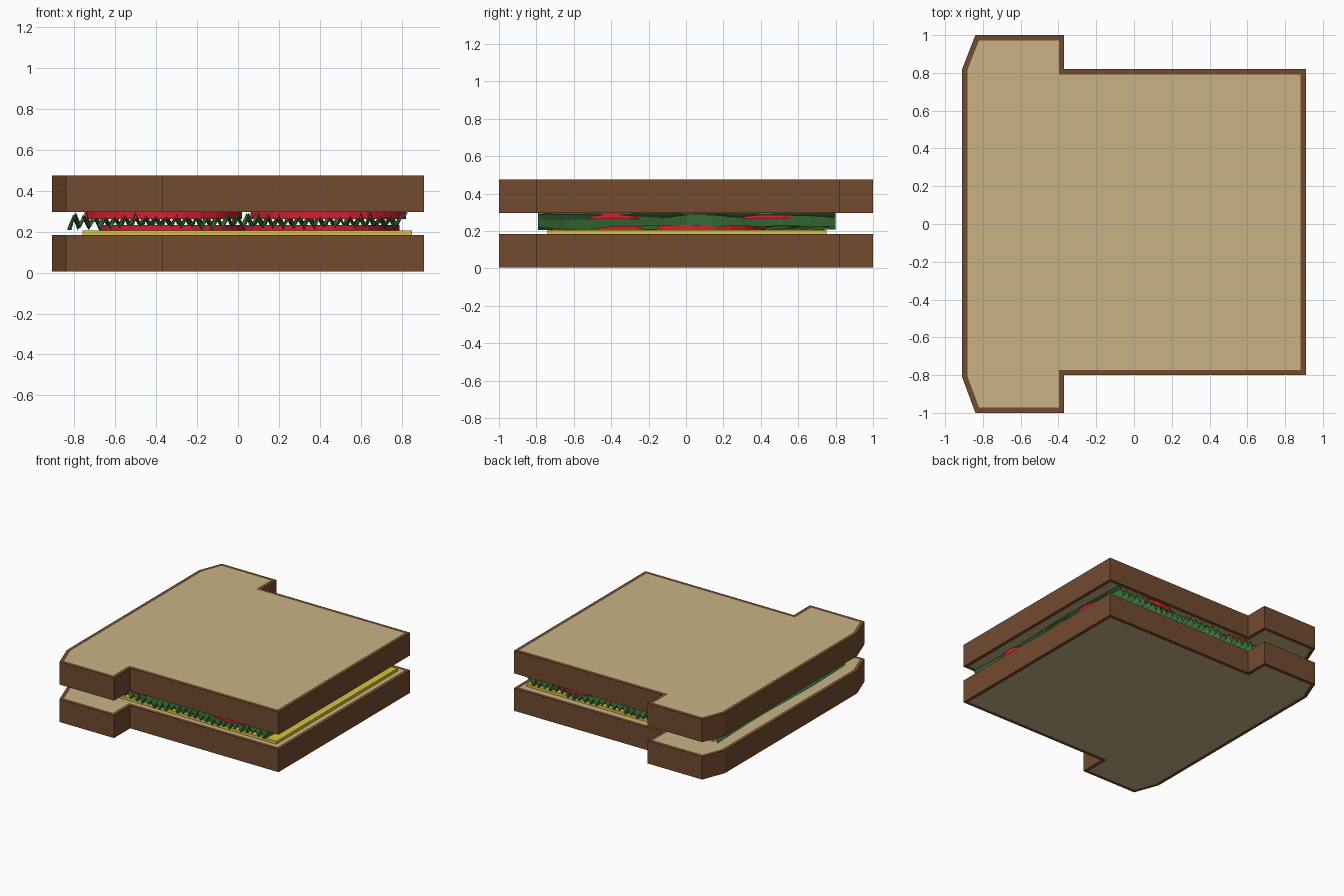
import bpy, bmesh, math, random
from mathutils import Vector

if "Cube" in bpy.data.objects:
    bpy.data.objects.remove(bpy.data.objects["Cube"])

random.seed(4)


def material(name, rgb):
    m = bpy.data.materials.new(name)
    m.diffuse_color = (*rgb, 1)
    m.use_nodes = True
    m.node_tree.nodes["Principled BSDF"].inputs["Base Color"].default_value = m.diffuse_color
    return m


CRUST = material("crust_brown", (0.17, 0.07, 0.028))
CRUMB = material("crumb_tan", (0.58, 0.45, 0.23))
CHEESE = material("cheese_yellow", (0.70, 0.55, 0.05))
TOMATO = material("tomato_red", (0.65, 0.015, 0.03))
LETTUCE = material("lettuce_green", (0.06, 0.24, 0.06))


def finish(bm, name, *mats):
    me = bpy.data.meshes.new(name)
    bm.to_mesh(me)
    bm.free()
    for m in mats:
        me.materials.append(m)
    ob = bpy.data.objects.new(name, me)
    bpy.context.collection.objects.link(ob)
    return ob


# Bread slices: extruded loaf outline, crumb inset inside a crust rim
OUTLINE = [(-0.91, -0.81), (-0.84, -1), (-0.37, -1), (-0.37, -0.80), (0.91, -0.80),
           (0.91, 0.82), (-0.37, 0.82), (-0.37, 1), (-0.84, 1), (-0.91, 0.82)]


def bread(name, z, height):
    bm = bmesh.new()
    base = bm.faces.new([bm.verts.new((x, y, z)) for x, y in OUTLINE])
    ext = bmesh.ops.extrude_face_region(bm, geom=[base], use_keep_orig=True)
    verts = [g for g in ext["geom"] if isinstance(g, bmesh.types.BMVert)]
    bmesh.ops.translate(bm, verts=verts, vec=(0, 0, height))
    bmesh.ops.recalc_face_normals(bm, faces=bm.faces[:])
    caps = [f for f in bm.faces if abs(f.normal.z) > 0.9]
    bmesh.ops.inset_individual(bm, faces=caps, thickness=0.028, use_even_offset=True)
    for f in caps:
        f.material_index = 1
    return finish(bm, name, CRUST, CRUMB)


bread("bottom_bread", 0.005, 0.178)
bread("top_bread", 0.297, 0.178)

# Cheese slab
bm = bmesh.new()
bmesh.ops.create_cube(bm, size=1)
for v in bm.verts:
    v.co = Vector((0.045 + v.co.x * 1.61, 0.005 + v.co.y * 1.49, 0.195 + v.co.z * 0.022))
finish(bm, "cheese_slice", CHEESE)


# Tomato slices, one layer under and one over the lettuce
def tomato(name, x, y, z, r, h):
    bm = bmesh.new()
    bmesh.ops.create_cone(bm, cap_ends=True, segments=24, radius1=r, radius2=r, depth=h)
    bmesh.ops.translate(bm, verts=bm.verts[:], vec=(x, y, z))
    finish(bm, name, TOMATO)


for i, (x, y) in enumerate([(-0.37, -0.38), (0.44, -0.40), (-0.36, 0.40), (0.44, 0.42)]):
    tomato(f"upper_tomato_{i}", x, y, 0.279, 0.38, 0.032)
for i, (x, y) in enumerate([(-0.32, -0.36), (0.43, 0.06), (-0.32, 0.38), (0.38, -0.36)]):
    tomato(f"lower_tomato_{i}", x, y, 0.219, 0.36, 0.026)

# Lettuce: pleated sheet whose ripples wander along y
bm = bmesh.new()
NX, NY = 66, 12
rows = []
for i in range(NX + 1):
    row = []
    phase = random.uniform(0, 0.8)
    for j in range(NY + 1):
        y = -0.79 + 1.59 * j / NY
        x = -0.825 + 1.645 * i / NX + 0.008 * math.sin(5 * y + phase)
        amp = random.uniform(0.014, 0.036)
        z = 0.25 + (amp if i % 2 else -amp) + 0.008 * math.sin(4 * y + 0.3 * i)
        if i in (0, NX):
            z = 0.29 if i else 0.21
        row.append(bm.verts.new((x, y, min(max(z, 0.207), 0.295))))
    rows.append(row)
for a, b in zip(rows, rows[1:]):
    for j in range(NY):
        bm.faces.new((a[j], b[j], b[j + 1], a[j + 1]))
lettuce = finish(bm, "lettuce_leaf", LETTUCE)
solid = lettuce.modifiers.new("leaf_thickness", "SOLIDIFY")
solid.thickness = 0.006
solid.offset = 0
